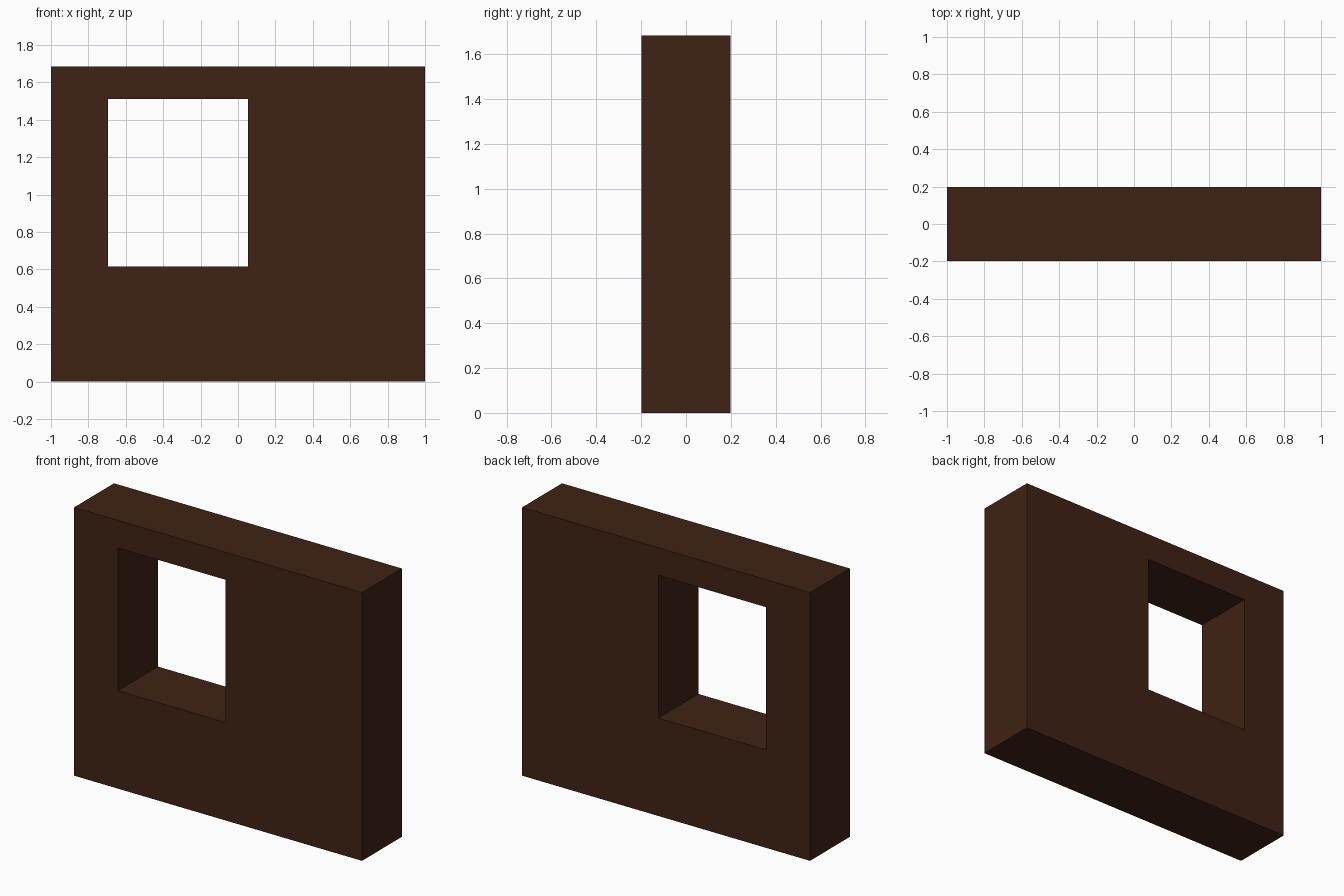
import bpy
import bmesh

if "Cube" in bpy.data.objects:
    bpy.data.objects.remove(bpy.data.objects["Cube"])

WIDTH, DEPTH, HEIGHT = 2.0, 0.396, 1.684
OPENING = (-0.695, 0.615, 0.053, 1.511)  # x min, z min, x max, z max


def rect_loop(bm, x0, z0, x1, z1, y):
    return [bm.verts.new((x, y, z)) for x, z in ((x0, z0), (x1, z0), (x1, z1), (x0, z1))]


# Wall with window opening: a rectangular ring on the front, extruded to the back
bm = bmesh.new()
outer = rect_loop(bm, -WIDTH / 2, 0, WIDTH / 2, HEIGHT, -DEPTH / 2)
inner = rect_loop(bm, *OPENING, -DEPTH / 2)
ring = []
for i in range(4):
    j = (i + 1) % 4
    ring.append(bm.faces.new((outer[i], outer[j], inner[j], inner[i])))
extruded = bmesh.ops.extrude_face_region(bm, geom=ring, use_keep_orig=True)
back = [g for g in extruded["geom"] if isinstance(g, bmesh.types.BMVert)]
bmesh.ops.translate(bm, verts=back, vec=(0, DEPTH, 0))
bmesh.ops.recalc_face_normals(bm, faces=bm.faces)

mesh = bpy.data.meshes.new("window_wall")
bm.to_mesh(mesh)
bm.free()
wall = bpy.data.objects.new("window_wall", mesh)
bpy.context.collection.objects.link(wall)

# Dark brown
brown = bpy.data.materials.new("dark_brown")
brown.diffuse_color = (0.052, 0.016, 0.007, 1)
brown.use_nodes = True
brown.node_tree.nodes["Principled BSDF"].inputs["Base Color"].default_value = brown.diffuse_color
mesh.materials.append(brown)
